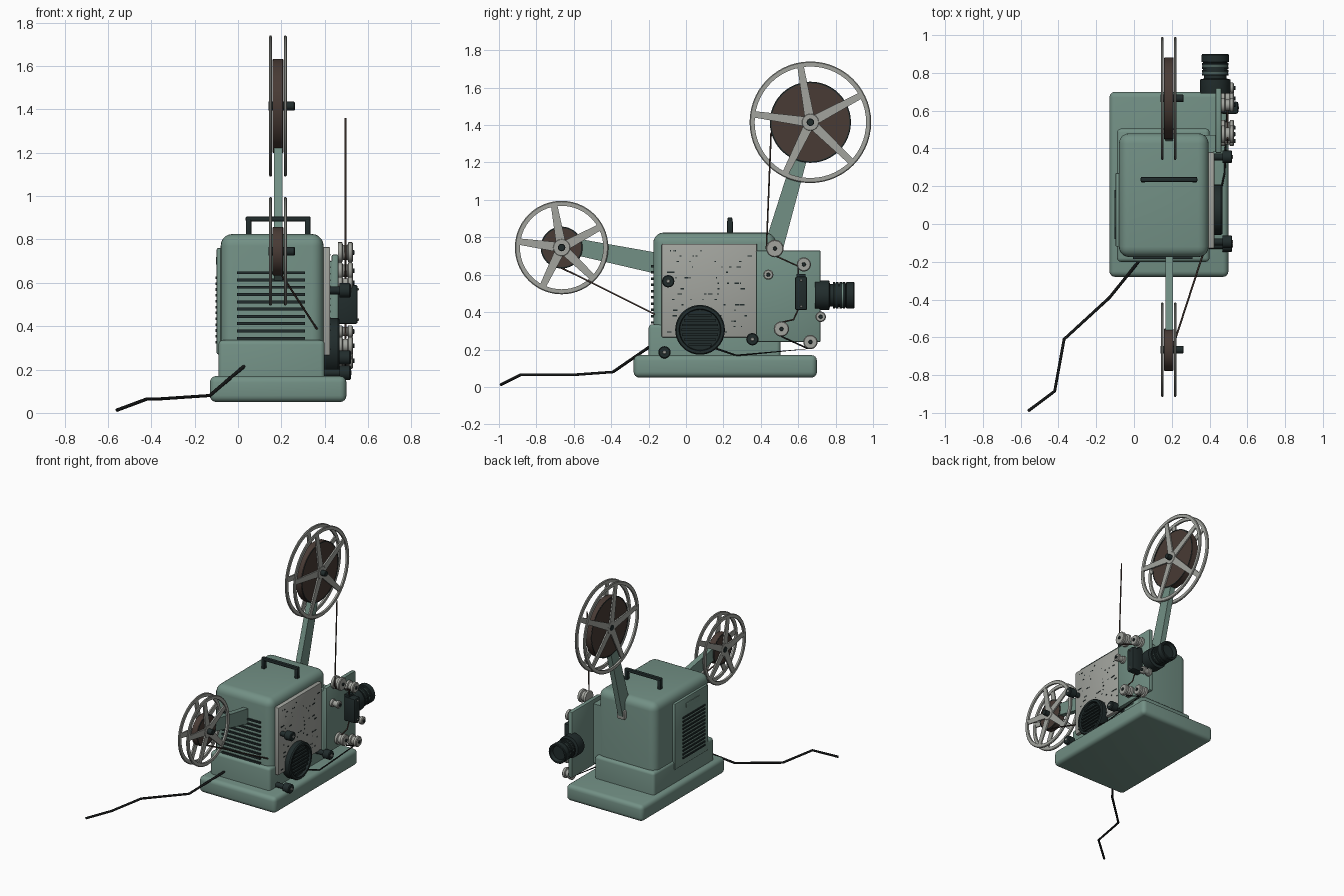
import bpy, bmesh, math, random
from mathutils import Matrix, Vector

if "Cube" in bpy.data.objects:
    bpy.data.objects.remove(bpy.data.objects["Cube"])
random.seed(4)


def material(name, *rgb):
    m = bpy.data.materials.new(name)
    m.use_nodes = True
    m.diffuse_color = (*rgb, 1)
    m.node_tree.nodes["Principled BSDF"].inputs["Base Color"].default_value = (*rgb, 1)
    return m


GREEN = material("sage green enamel", 0.17, 0.28, 0.235)
GREY = material("light grey metal", 0.36, 0.37, 0.34)
DARK = material("dark plastic", 0.015, 0.025, 0.025)
BROWN = material("film brown", 0.065, 0.043, 0.035)
BLACK = material("black cable", 0.008, 0.009, 0.009)
parts = []


def finish(name, bm, mat):
    bmesh.ops.recalc_face_normals(bm, faces=bm.faces)
    mesh = bpy.data.meshes.new(name)
    bm.to_mesh(mesh)
    bm.free()
    mesh.materials.append(mat)
    ob = bpy.data.objects.new(name, mesh)
    bpy.context.collection.objects.link(ob)
    parts.append(ob)
    return ob


def boxes(name, spans, mat, bevel=0, seg=2, keep_bottom=False):
    """Boxes given as (x0, x1, y0, y1, z0, z1), joined in one object."""
    bm = bmesh.new()
    for x0, x1, y0, y1, z0, z1 in spans:
        mid = Vector((x0 + x1, y0 + y1, z0 + z1)) / 2
        bmesh.ops.create_cube(bm, size=1, matrix=Matrix.Translation(mid) @ Matrix.Diagonal((x1 - x0, y1 - y0, z1 - z0, 1)))
    if bevel:
        low = min(v.co.z for v in bm.verts) + 1e-4
        edges = [e for e in bm.edges if not (keep_bottom and all(v.co.z < low for v in e.verts))]
        bmesh.ops.bevel(bm, geom=edges, offset=bevel, segments=seg, profile=0.5, affect='EDGES')
    return finish(name, bm, mat)


def lathe(name, profile, centre, mat, axis='X', n=32, closed=False):
    """Turn (radius, distance) points round an axis through centre."""
    bm = bmesh.new()
    rings = []
    for r, h in profile:
        ring = []
        for i in range(n):
            a = math.tau * i / n
            c, s = r * math.cos(a), r * math.sin(a)
            ring.append(bm.verts.new(Vector(centre) + Vector((h, c, s) if axis == 'X' else (c, h, s))))
        rings.append(ring)
    pairs = list(zip(rings, rings[1:])) + ([(rings[-1], rings[0])] if closed else [])
    for a, b in pairs:
        for i in range(n):
            bm.faces.new((a[i], a[(i + 1) % n], b[(i + 1) % n], b[i]))
    if not closed:
        bm.faces.new(rings[0])
        bm.faces.new(rings[-1])
    return finish(name, bm, mat)


def disc(name, r, x0, x1, y, z, mat, n=32, chamfer=0.005):
    return lathe(name, [(r, x0), (r, x1 - chamfer), (r - chamfer, x1)], (0, y, z), mat, n=n)


def bar(name, outline, x0, x1, mat):
    """Side outline in (y, z) extruded along x."""
    bm = bmesh.new()
    face = bm.faces.new([bm.verts.new((x0, y, z)) for y, z in outline])
    out = bmesh.ops.extrude_face_region(bm, geom=[face])
    bmesh.ops.translate(bm, vec=(x1 - x0, 0, 0), verts=[v for v in out["geom"] if isinstance(v, bmesh.types.BMVert)])
    return finish(name, bm, mat)


def tapered(name, a, b, wa, wb, x0, x1, mat):
    a, b = Vector(a), Vector(b)
    d = (b - a).normalized()
    p = Vector((-d.y, d.x))
    return bar(name, [a + p * wa, a - p * wa, b - p * wb, b + p * wb], x0, x1, mat)


def tube(name, points, r, mat):
    cu = bpy.data.curves.new(name, 'CURVE')
    cu.dimensions = '3D'
    cu.bevel_depth, cu.bevel_resolution, cu.use_fill_caps = r, 1, True
    sp = cu.splines.new('POLY')
    sp.points.add(len(points) - 1)
    for p, co in zip(sp.points, points):
        p.co = (*co, 1)
    cu.materials.append(mat)
    bpy.context.collection.objects.link(bpy.data.objects.new(name, cu))


# Housing
boxes("base", [(-0.13, 0.5, -0.28, 0.7, 0.05, 0.17)], GREEN, 0.03, 4)
boxes("lower_housing", [(-0.09, 0.4, -0.2, 0.505, 0.16, 0.335)], GREEN, 0.02, 3, True)
boxes("upper_housing", [(-0.08, 0.395, -0.175, 0.48, 0.17, 0.825)], GREEN, 0.055, 5, True)
boxes("front_louvres", [(-0.005, 0.31, -0.186, -0.16, z, z + 0.013)
                        for z in [0.338 + 0.0335 * i for i in range(10)]], DARK)

# Carrying handle
boxes("handle_grip", [(0.035, 0.335, 0.222, 0.248, 0.882, 0.906)], DARK, 0.007)
boxes("handle_posts", [(x, x + 0.026, 0.22, 0.25, 0.815, 0.89) for x in (0.036, 0.308)], DARK, 0.005)

# Left vent cover
boxes("left_cover", [(-0.098, -0.07, -0.12, 0.27, 0.27, 0.76)], GREEN, 0.006)
boxes("left_louvres", [(-0.104, -0.09, -0.08, 0.18, z, z + 0.012)
                       for z in [0.32 + 0.027 * i for i in range(12)]], DARK)
boxes("left_label_plate", [(-0.102, -0.09, -0.02, 0.14, 0.685, 0.72)], GREEN, 0.002)

# Right service plate with small slots
boxes("side_plate", [(0.385, 0.425, -0.13, 0.38, 0.265, 0.765)], GREY, 0.006)
slots = []
for row in range(16):
    for _ in range(4):
        y, z = random.uniform(-0.11, 0.33), 0.29 + 0.029 * row
        slots.append((0.42, 0.427, y, y + random.choice((0.006, 0.012, 0.024)), z, z + 0.007))
boxes("plate_slots", slots, DARK)

# Lens panel and lens
boxes("lens_panel", [(0.432, 0.464, 0.375, 0.72, 0.24, 0.73)], GREEN, 0.008)
boxes("panel_bracket", [(0.37, 0.44, 0.38, 0.47, 0.26, 0.7)], GREEN)
lens = [(0.078, 0.69), (0.08, 0.7), (0.08, 0.765), (0.06, 0.77), (0.06, 0.785)]
for i in range(4):
    y = 0.785 + 0.018 * i
    lens += [(0.07, y), (0.07, y + 0.012), (0.064, y + 0.013), (0.064, y + 0.017)]
lens += [(0.072, 0.858), (0.072, 0.895), (0.068, 0.9), (0.058, 0.9), (0.05, 0.875)]
lathe("lens_barrel", lens, (0.43, 0, 0.49), DARK, 'Y')
for y in (0.798, 0.834):
    lathe("lens_ring", [(0.063, y), (0.067, y), (0.067, y + 0.005), (0.063, y + 0.005)],
          (0.43, 0, 0.49), GREEN, 'Y', closed=True)

# Film gate
boxes("film_gate", [(0.46, 0.552, 0.583, 0.648, 0.41, 0.59)], DARK, 0.01)
boxes("gate_shoe", [(0.46, 0.5, 0.59, 0.64, 0.585, 0.605)], DARK)
for z in (0.43, 0.57):
    disc("gate_screw", 0.006, 0.55, 0.557, 0.616, z, GREY, 12, 0.002)

# Film rollers
for y, z, r in [(0.475, 0.74, 0.047), (0.63, 0.655, 0.038), (0.44, 0.6, 0.027),
                (0.51, 0.31, 0.041), (0.665, 0.24, 0.038), (0.72, 0.375, 0.028)]:
    lathe("roller", [(r, 0.462), (r, 0.48), (r * 0.75, 0.484), (r * 0.75, 0.505), (r, 0.509),
                     (r, 0.525), (r - 0.005, 0.53)], (0, y, z), GREY, n=24)
    disc("roller_screw", 0.011, 0.52, 0.537, y, z, DARK, 12, 0.002)

# Control knobs
for y, z, x in [(-0.095, 0.565, 0.42), (0.355, 0.255, 0.39), (-0.115, 0.185, 0.39)]:
    disc("knob_stem", 0.018, x, 0.49, y, z, DARK, 16)
    disc("knob", 0.033, 0.468, 0.52, y, z, DARK, 20)
    disc("knob_cap", 0.01, 0.51, 0.524, y, z, GREY, 12, 0.002)

# Ventilated drive wheel
lathe("drive_wheel", [(0.125, 0.39), (0.133, 0.41), (0.133, 0.46), (0.127, 0.468), (0.112, 0.468),
                      (0.108, 0.45)], (0, 0.075, 0.305), DARK, n=40)
fins = []
for i in range(-3, 4):
    half = math.sqrt(0.1 ** 2 - (i * 0.026) ** 2)
    fins.append((0.445, 0.462, 0.075 - half, 0.075 + half, 0.299 + i * 0.026, 0.311 + i * 0.026))
boxes("wheel_fins", fins, DARK)


# Reels
def reel(label, y, z, radius, film):
    c = (0, y, z)
    for side, x in (("left", 0.143), ("right", 0.211)):
        lathe(f"{label}_{side}_rim", [(radius - 0.027, x), (radius - 0.005, x), (radius, x + 0.004),
                                      (radius, x + 0.01), (radius - 0.005, x + 0.014),
                                      (radius - 0.027, x + 0.014)], c, GREY, n=56, closed=True)
        for k in range(5):
            a = math.radians(100 + 72 * k)
            d = Vector((math.cos(a), math.sin(a)))
            o = Vector((y, z))
            tapered(f"{label}_{side}_spoke", o + d * 0.02, o + d * (radius - 0.02), 0.026, 0.017,
                    x + 0.002, x + 0.012, GREY)
        disc(f"{label}_{side}_hub", 0.045, x + 0.001, x + 0.014, y, z, GREY, 24, 0.002)
    disc(f"{label}_film", film, 0.162, 0.208, y, z, BROWN, 48, 0.002)
    lathe(f"{label}_film_edge", [(film - 0.008, 0.16), (film - 0.002, 0.16), (film - 0.002, 0.21),
                                 (film - 0.008, 0.21)], c, DARK, n=48, closed=True)
    disc(f"{label}_spindle", 0.02, 0.14, 0.262, y, z, DARK, 16, 0.003)


reel("supply_reel", 0.665, 1.415, 0.325, 0.217)
reel("takeup_reel", -0.665, 0.745, 0.25, 0.112)

# Reel arms
tapered("supply_arm", (0.455, 0.7), (0.665, 1.415), 0.052, 0.034, 0.166, 0.206, GREEN)
boxes("supply_arm_foot", [(0.155, 0.217, 0.44, 0.505, 0.66, 0.73)], GREY, 0.01)
tapered("takeup_arm", (-0.14, 0.658), (-0.665, 0.765), 0.056, 0.042, 0.166, 0.206, GREEN)

# Threaded film
FX = 0.495
tube("upper_film", [(FX, y, z) for y, z in [
    (0.455, 1.36), (0.43, 0.74), (0.445, 0.71), (0.48, 0.7), (0.6, 0.645), (0.598, 0.41),
    (0.575, 0.36), (0.51, 0.345)]], 0.005, BROWN)
tube("lower_film", [(FX, 0.51, 0.27), (FX, 0.64, 0.21), (FX, 0.665, 0.205), (0.48, 0.27, 0.168),
                    (0.45, 0.13, 0.215)], 0.005, BLACK)
tube("takeup_film", [(0.365, -0.16, 0.385), (0.225, -0.59, 0.6), (0.2, -0.67, 0.637)], 0.005, BROWN)

# Power cord
tube("power_cord", [(0.04, -0.18, 0.225), (-0.13, -0.39, 0.08), (-0.37, -0.61, 0.064),
                    (-0.42, -0.885, 0.064), (-0.56, -0.99, 0.012)], 0.008, BLACK)

bpy.ops.object.select_all(action='DESELECT')
for ob in parts:
    ob.select_set(True)
bpy.context.view_layer.objects.active = parts[0]
bpy.ops.object.shade_smooth_by_angle(angle=math.radians(35))
